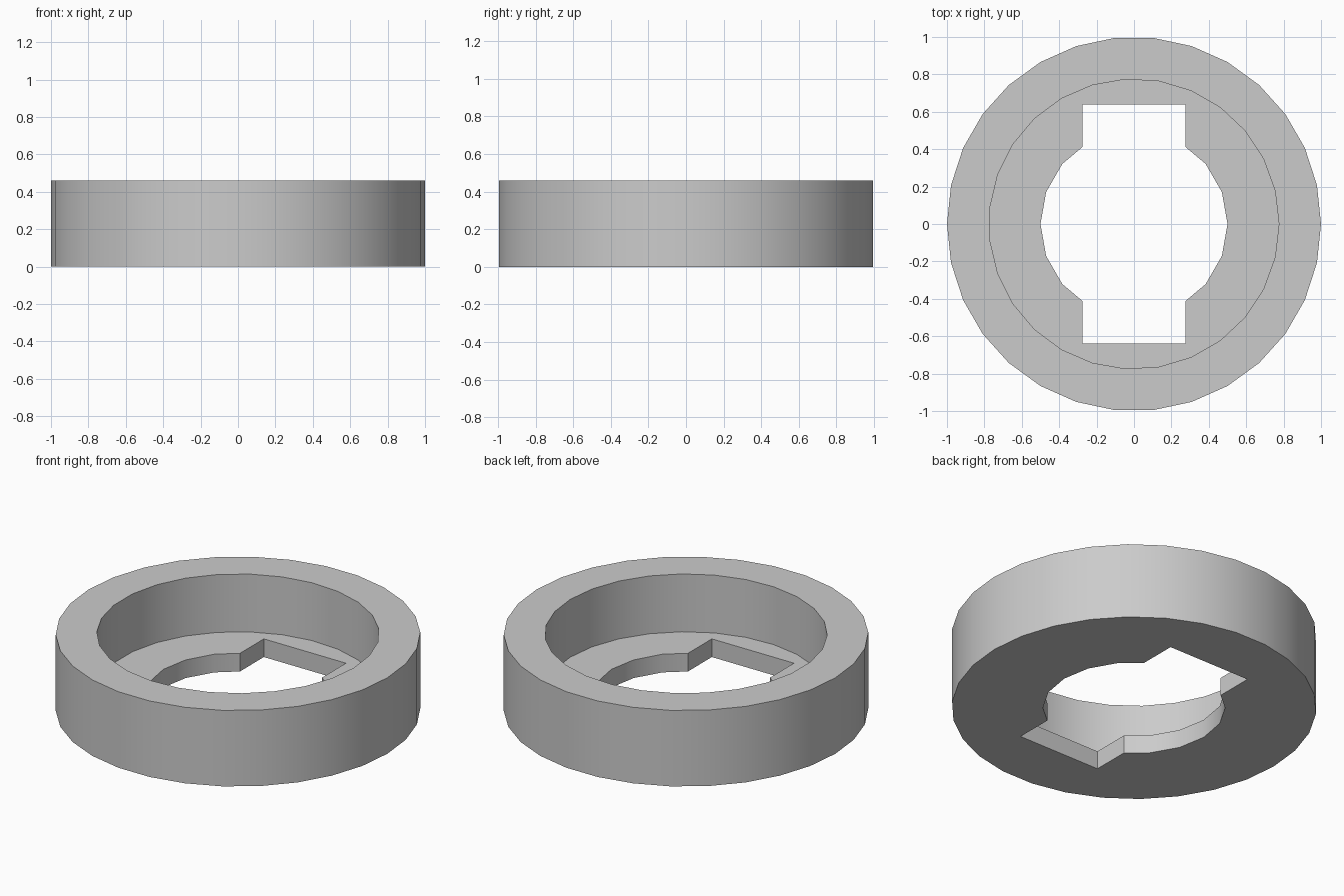
import bpy
import math

cube = bpy.data.objects.get("Cube")
if cube:
    bpy.data.objects.remove(cube, do_unlink=True)

HEIGHT = 0.46
FLOOR = 0.11

grey = bpy.data.materials.new("plain grey")
grey.use_nodes = True
grey.diffuse_color = (0.6, 0.6, 0.6, 1)
grey.node_tree.nodes["Principled BSDF"].inputs["Base Color"].default_value = (0.6, 0.6, 0.6, 1)


def cylinder(name, sides, radius, z0, z1):
    """Upright prism with its first corner on +x."""
    bpy.ops.mesh.primitive_cylinder_add(vertices=sides, radius=radius, depth=z1 - z0,
                                        location=(0, 0, (z0 + z1) / 2))
    obj = bpy.context.object
    obj.name = name
    obj.rotation_euler.z = -math.pi / 2
    bpy.ops.object.transform_apply(location=True, rotation=True, scale=True)
    obj.data.materials.append(grey)
    return obj


def cut(target, cutter):
    """Subtract the cutter, then remove it."""
    mod = target.modifiers.new("cut", 'BOOLEAN')
    mod.operation = 'DIFFERENCE'
    mod.solver = 'EXACT'
    mod.object = cutter
    bpy.context.view_layer.objects.active = target
    bpy.ops.object.modifier_apply(modifier=mod.name)
    bpy.data.objects.remove(cutter, do_unlink=True)


# Outer ring body
ring = cylinder("ring_cup", 30, 1.0, 0, HEIGHT)

# Wide recess from the top, leaving a thin floor
cut(ring, cylinder("recess_cutter", 27, 0.775, FLOOR, HEIGHT + 0.2))

# Round hole through the floor
cut(ring, cylinder("hole_cutter", 18, 0.5, -0.2, FLOOR + 0.1))

# Key slot running front to back through the floor
bpy.ops.mesh.primitive_cube_add(size=1, location=(0, 0, 0))
slot = bpy.context.object
slot.name = "slot_cutter"
slot.scale = (0.55, 1.28, 0.5)
bpy.ops.object.transform_apply(location=True, rotation=True, scale=True)
slot.data.materials.append(grey)
cut(ring, slot)

# Smooth walls, sharp rims
bpy.ops.object.select_all(action='DESELECT')
ring.select_set(True)
bpy.context.view_layer.objects.active = ring
bpy.ops.object.shade_smooth_by_angle(angle=math.radians(30))
